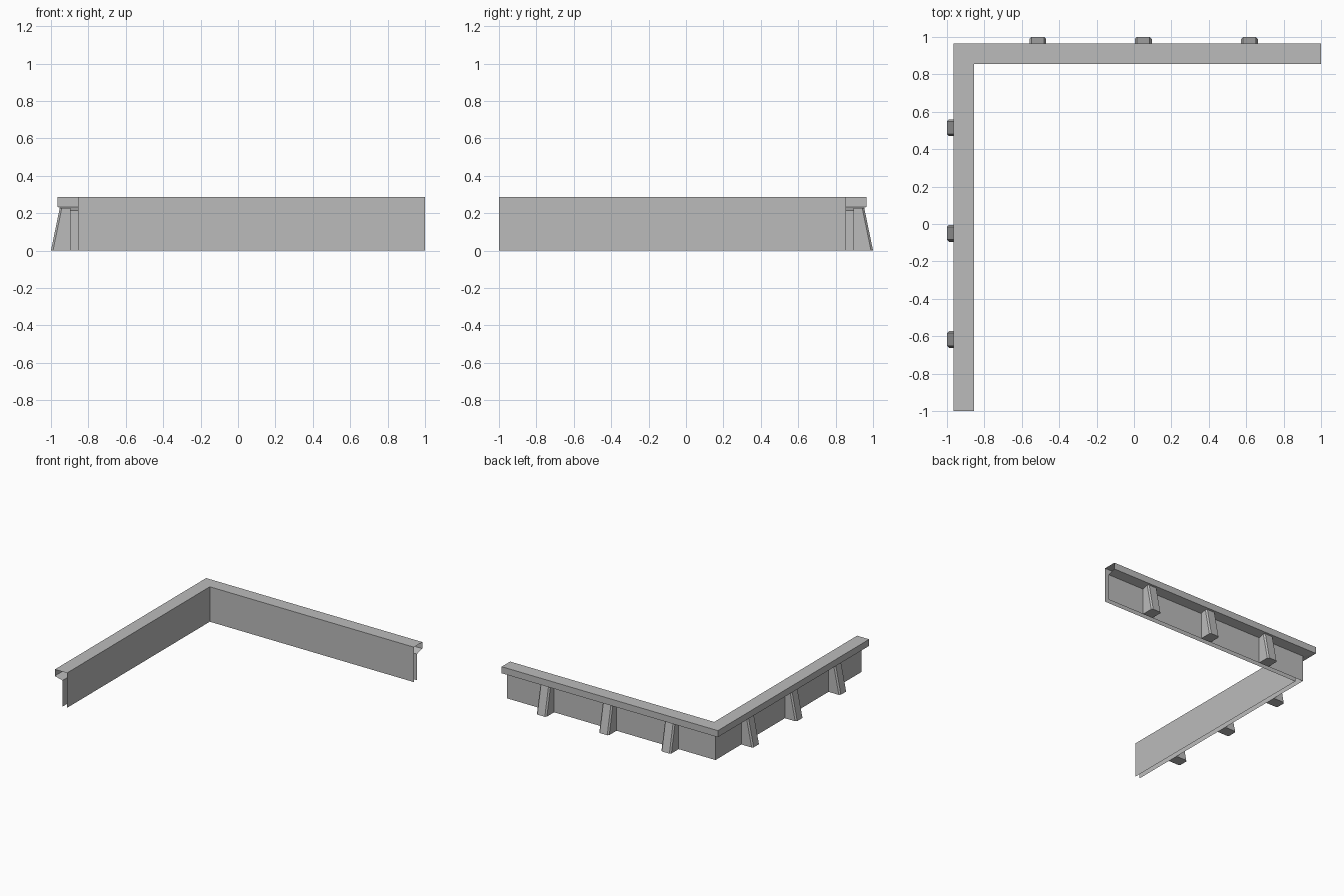
import bpy
import bmesh

cube = bpy.data.objects.get("Cube")
if cube:
    bpy.data.objects.remove(cube, do_unlink=True)

grey = bpy.data.materials.new("concrete_grey")
grey.use_nodes = True
colour = (0.5, 0.5, 0.5, 1)
grey.diffuse_color = colour
grey.node_tree.nodes["Principled BSDF"].inputs["Base Color"].default_value = colour


def finish(name, bm):
    mesh = bpy.data.meshes.new(name)
    bm.to_mesh(mesh)
    bm.free()
    mesh.materials.append(grey)
    obj = bpy.data.objects.new(name, mesh)
    bpy.context.collection.objects.link(obj)
    return obj


# Parapet: open sheet profile (distance out, height) swept round a mitred corner
INNER, WALL, LIP, TOP = 0.855, 0.895, 0.965, 0.287
profile = [(INNER, 0), (INNER, TOP), (LIP, TOP), (LIP, 0.233), (WALL, 0.215), (WALL, 0)]
bm = bmesh.new()
rings = []
for d, z in profile:
    path = [(-d, -1, z), (-d, d, z), (1, d, z)]
    rings.append([bm.verts.new(p) for p in path])
for a, b in zip(rings, rings[1:]):
    for i in range(2):
        bm.faces.new((a[i], b[i], b[i + 1], a[i + 1]))
bm.normal_update()
# Top faces must point up; the sheet winding is shared by all faces
if any(f.normal.z < -0.99 and f.calc_center_median().z > 0.28 for f in bm.faces):
    bmesh.ops.reverse_faces(bm, faces=bm.faces[:])
finish("parapet_wall", bm)


# Buttress: chamfered post whose outer face leans in towards the coping
def buttress(name, along, side):
    half, chamfer = 0.045, 0.011
    bm = bmesh.new()
    loops = []
    for z, out in ((0, 1.0), (0.228, 0.953)):
        outline = [(-half, WALL), (-half, out - chamfer), (-half + chamfer, out),
                   (half - chamfer, out), (half, out - chamfer), (half, WALL)]
        points = [(along + s, d, z) if side == "back" else (-d, along + s, z)
                  for s, d in outline]
        loops.append([bm.verts.new(p) for p in points])
    low, high = loops
    bm.faces.new(low)
    bm.faces.new(high)
    for i in range(len(low)):
        j = (i + 1) % len(low)
        bm.faces.new((low[i], low[j], high[j], high[i]))
    bmesh.ops.recalc_face_normals(bm, faces=bm.faces[:])
    finish(name, bm)


for n, along in enumerate((-0.515, 0.05, 0.617), 1):
    buttress(f"back_buttress_{n}", along, "back")
    buttress(f"right_buttress_{n}", -along, "right")
